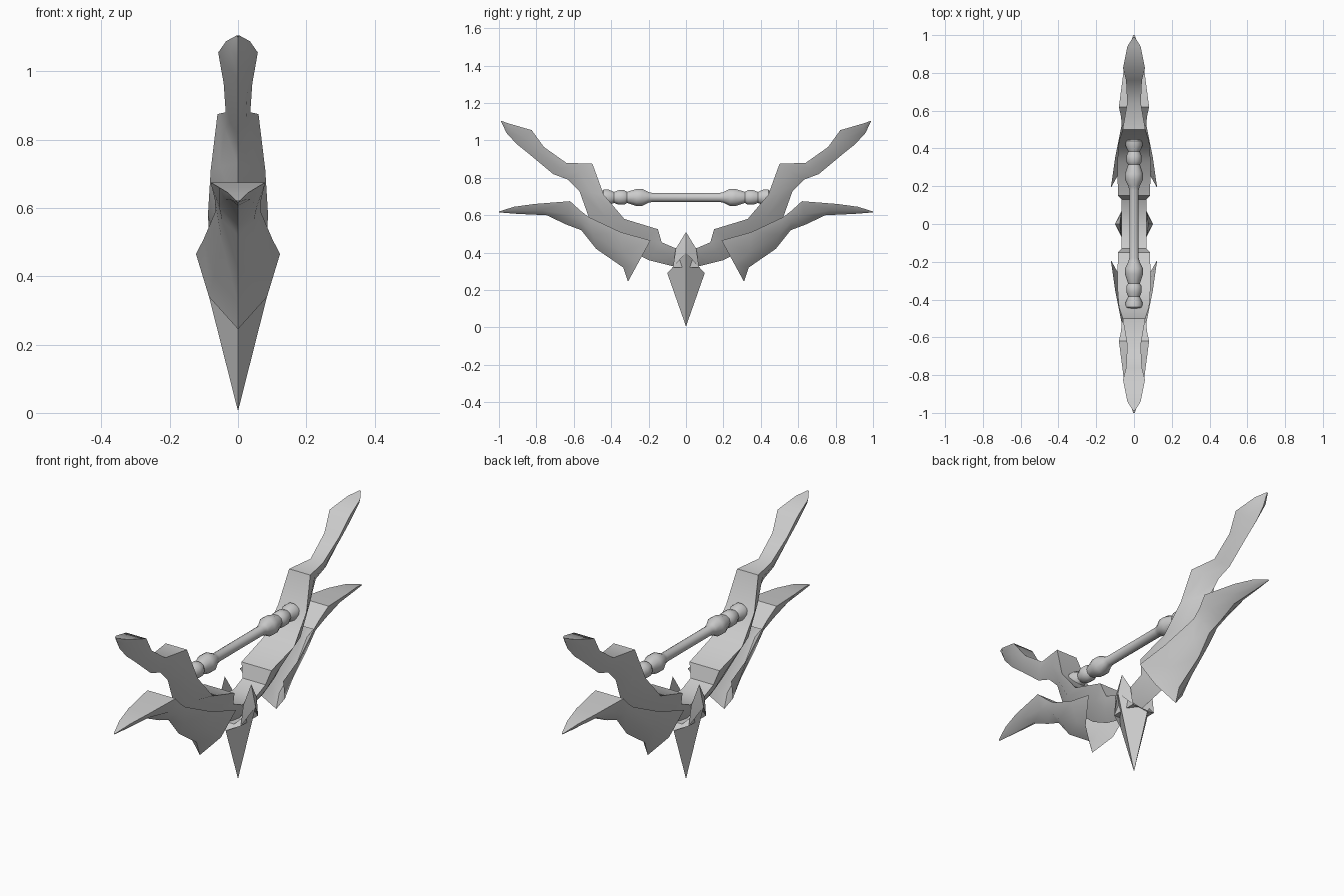
import bpy, bmesh, math
from mathutils import Vector

cube = bpy.data.objects.get("Cube")
if cube:
    bpy.data.objects.remove(cube)

steel = bpy.data.materials.new("grey_steel")
steel.use_nodes = True
GREY = (0.6, 0.6, 0.6, 1)
steel.diffuse_color = GREY
steel.node_tree.nodes["Principled BSDF"].inputs["Base Color"].default_value = GREY


def finish(name, bm, angle=40, weld=True):
    """Turn a bmesh into a smooth shaded object."""
    if weld:
        bmesh.ops.remove_doubles(bm, verts=bm.verts, dist=0.001)
    bmesh.ops.recalc_face_normals(bm, faces=bm.faces)
    mesh = bpy.data.meshes.new(name)
    bm.to_mesh(mesh)
    bm.free()
    mesh.materials.append(steel)
    obj = bpy.data.objects.new(name, mesh)
    bpy.context.collection.objects.link(obj)
    bpy.ops.object.select_all(action='DESELECT')
    obj.select_set(True)
    bpy.context.view_layer.objects.active = obj
    bpy.ops.object.shade_smooth_by_angle(angle=math.radians(angle))
    return obj


def section(rim, ridge, w, drop, bulge):
    """V section: two rims, two bulged flanks and a ridge on the centre plane."""
    r, k = Vector((0, *rim)), Vector((0, *ridge))
    m = r.lerp(k, drop)
    side = Vector((w, 0, 0))
    return [r - side, m - side * bulge, k, m + side * bulge, r + side]


def loft(name, stations, drop, bulge, sign, lid_end):
    """Skin V sections along an arm; the top is closed as far as lid_end."""
    bm = bmesh.new()
    rows = []
    for rim, ridge, w in stations:
        rows.append([bm.verts.new((p.x, p.y * sign, p.z))
                     for p in section(rim, ridge, w, drop, bulge)])
    for i, (a, b) in enumerate(zip(rows, rows[1:])):
        for j in range(4):
            bm.faces.new((a[j], a[j + 1], b[j + 1], b[j]))
        if i < lid_end:
            bm.faces.new((a[4], a[0], b[0], b[4]))
    return finish(name, bm)


# Upper blade: (rim y, z), (ridge y, z), half width, tip to centre
blade = [
    ((.99, 1.105), (.988, 1.1), .004),
    ((.94, 1.088), (.96, 1.04), .035),
    ((.825, 1.055), (.905, .98), .058),
    ((.76, .965), (.83, .92), .042),
    ((.64, .88), (.71, .82), .036),
    ((.5, .875), (.63, .79), .06),
    ((.44, .71), (.57, .73), .08),
    ((.33, .58), (.52, .59), .088),
    ((.15, .525), (.3, .41), .085),
    ((.13, .455), (.2, .36), .065),
    ((.06, .425), (.08, .33), .065),
    ((0, .425), (0, .31), .065),
]
# Outer guard shell, tip to open end
shell = [
    ((1.0, .62), (1.0, .615), .004),
    ((.92, .645), (.9, .607), .03),
    ((.81, .66), (.745, .6), .055),
    ((.62, .675), (.64, .55), .08),
    ((.565, .625), (.56, .52), .068),
    ((.52, .59), (.48, .42), .066),
    ((.35, .51), (.335, .32), .1),
    ((.19, .465), (.31, .245), .123),
]
for side, sign in (("front", -1), ("back", 1)):
    loft(side + "_blade", blade, .5, .65, sign, len(blade))
    loft(side + "_guard_shell", shell, .57, .69, sign, 5)

# Centre spike with a pointed cheek on each side of the band
bm = bmesh.new()
for s in (-1, 1):
    apex = (s * .1, 0, .4)
    edge = [(0, 0, .005), (0, .1, .29), (s * .065, .07, .32),
            (s * .068, .055, .42), (s * .075, 0, .51)]
    for t in (-1, 1):
        pts = [(x, y * t, z) for x, y, z in edge]
        for a, b in zip(pts, pts[1:]):
            bm.faces.new([bm.verts.new(p) for p in (a, b, apex)])
    inner = edge[2:] + [(x, -y, z) for x, y, z in edge[2:4][::-1]]
    bm.faces.new([bm.verts.new(p) for p in inner])
# Shoulders under the band
for t in (-1, 1):
    bm.faces.new([bm.verts.new(p) for p in
                  ((0, .1 * t, .29), (.065, .07 * t, .32), (-.065, .07 * t, .32))])
bm.faces.new([bm.verts.new((x, y, .32)) for x, y in
              ((.065, .07), (-.065, .07), (-.065, -.07), (.065, -.07))])
finish("centre_spike", bm)

# Handle: turned rod with beads at both ends
half = [(.18, .025), (.2, .03), (.235, .048), (.265, .048), (.315, .031),
        (.33, .041), (.36, .041), (.385, .031), (.415, .045), (.44, .045), (.46, .024)]
profile = [(-y, r) for y, r in reversed(half)] + half
SIDES = 10
bm = bmesh.new()
rings = []
for y, r in profile:
    rings.append([bm.verts.new((r * math.cos(math.tau * i / SIDES), y,
                                .695 + r * math.sin(math.tau * i / SIDES)))
                  for i in range(SIDES)])
for a, b in zip(rings, rings[1:]):
    for i in range(SIDES):
        j = (i + 1) % SIDES
        bm.faces.new((a[i], a[j], b[j], b[i]))
bm.faces.new(rings[0])
bm.faces.new(rings[-1])
finish("handle", bm, weld=False)
